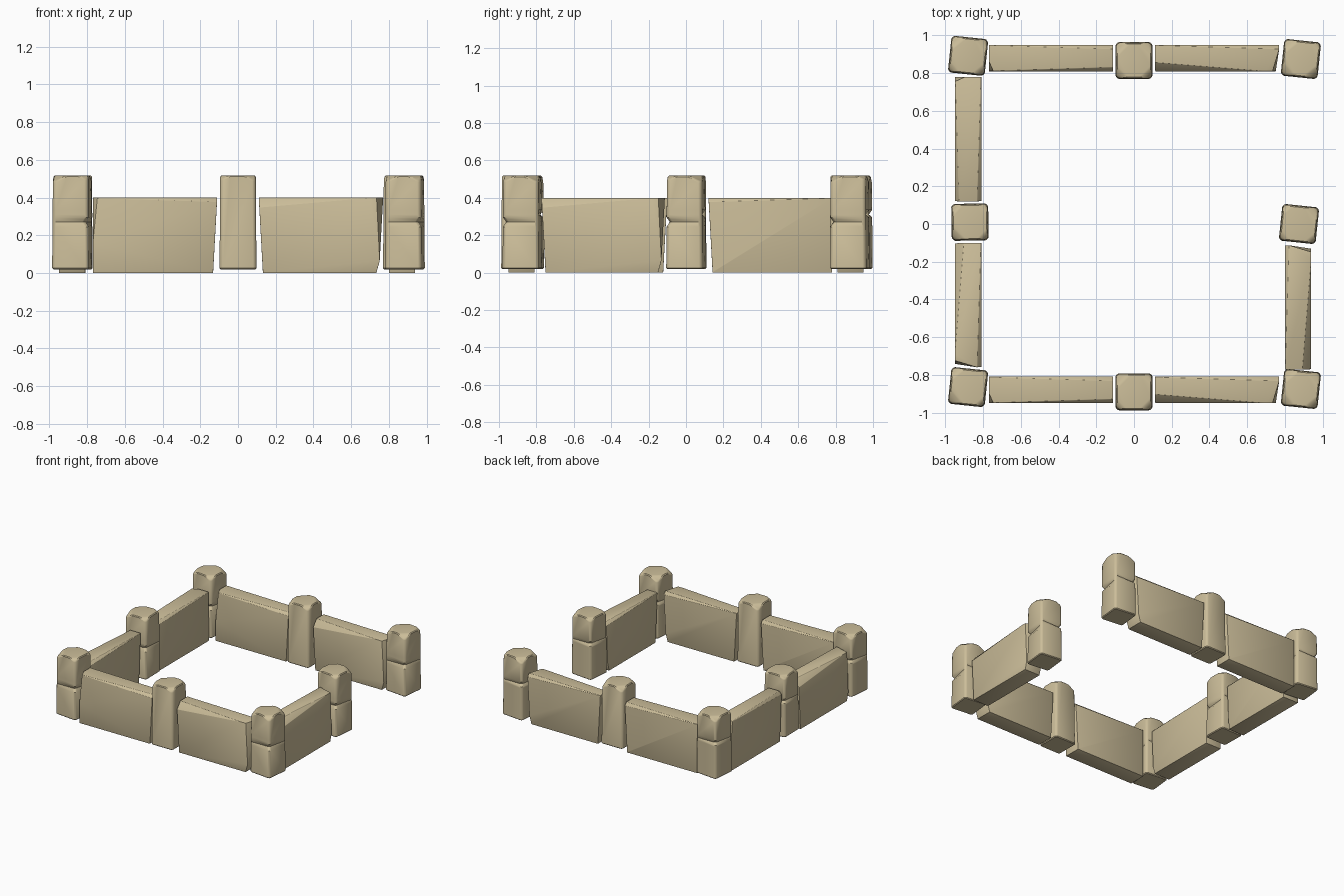
import bpy, bmesh, math, random
from mathutils import Vector, Matrix

if "Cube" in bpy.data.objects:
    bpy.data.objects.remove(bpy.data.objects["Cube"], do_unlink=True)
random.seed(4)

stone = bpy.data.materials.new("sandstone")
stone.use_nodes = True
tan = (0.6, 0.51, 0.32, 1)
stone.diffuse_color = tan
bsdf = stone.node_tree.nodes["Principled BSDF"]
bsdf.inputs["Base Color"].default_value = tan
bsdf.inputs["Roughness"].default_value = 0.9


def block(size):
    """Box standing on its base at the origin."""
    bm = bmesh.new()
    bmesh.ops.create_cube(bm, size=1)
    bmesh.ops.translate(bm, verts=bm.verts, vec=(0, 0, 0.5))
    bmesh.ops.scale(bm, verts=bm.verts, vec=size)
    return bm


def chip(bm, point, normal):
    """Knock off everything beyond a plane and close the cut."""
    geom = bm.verts[:] + bm.edges[:] + bm.faces[:]
    bmesh.ops.bisect_plane(bm, geom=geom, plane_co=point, plane_no=normal, clear_outer=True)
    bmesh.ops.holes_fill(bm, edges=[e for e in bm.edges if e.is_boundary], sides=0)


def soften(bm, width, segments, rule):
    edges = [e for e in bm.edges if rule(e)]
    bmesh.ops.bevel(bm, geom=edges, offset=width, segments=segments, profile=0.5,
                    affect='EDGES', clamp_overlap=True)


def sharp(e):
    return len(e.link_faces) == 2 and e.calc_face_angle(0) > math.radians(35)


def upright(e):
    a, b = (v.co for v in e.verts)
    return abs(a.z - b.z) > 0.2


def notch(bm, sx, sy, z):
    """Small V-shaped nick in one upright corner."""
    for h in (z - 0.025, z, z + 0.025):
        geom = bm.verts[:] + bm.edges[:] + bm.faces[:]
        bmesh.ops.bisect_plane(bm, geom=geom, plane_co=(0, 0, h), plane_no=(0, 0, 1))
    for v in bm.verts:
        if abs(v.co.z - z) < 0.001 and v.co.x * sx + v.co.y * sy > 0.155:
            v.co -= Vector((sx, sy, 0)) * 0.016


def finish(bm, name, place, yaw):
    bmesh.ops.recalc_face_normals(bm, faces=bm.faces)
    mesh = bpy.data.meshes.new(name)
    bm.to_mesh(mesh)
    bm.free()
    mesh.materials.append(stone)
    ob = bpy.data.objects.new(name, mesh)
    bpy.context.collection.objects.link(ob)
    ob.matrix_world = Matrix.Translation(place) @ Matrix.Rotation(math.radians(yaw), 4, 'Z')
    bpy.ops.object.select_all(action='DESELECT')
    ob.select_set(True)
    bpy.context.view_layer.objects.active = ob
    bpy.ops.object.shade_smooth_by_angle(angle=math.radians(30))


def post(name, x, y, yaw):
    bm = block((0.196, 0.196, 0.498))
    for v in bm.verts:
        if v.co.z > 0.2:
            v.co.x *= 0.96
            v.co.y *= 0.96
    soften(bm, 0.018, 2, upright)
    # Chipped top corners
    for sx in (-1, 1):
        for sy in (-1, 1):
            reach = random.uniform(0.055, 0.07)
            chip(bm, (sx * reach, sy * reach, 0.498), (sx * 0.6, sy * 0.6, 1.1))
    soften(bm, 0.006, 1, sharp)
    if yaw:
        notch(bm, 1, -1, 0.25)
        notch(bm, -1, 1, 0.29)
    finish(bm, name, (x, y, 0.02), yaw)


def wall(name, x, y, yaw, worn):
    bm = block((0.66, 0.14, 0.4))
    # Inward lean of the slab ends
    for v in bm.verts:
        if v.co.z < 0.1:
            if v.co.x > 0 or worn:
                v.co.x -= math.copysign(0.022, v.co.x)
    if worn:
        chip(bm, (-0.01, -0.07, 0.376), (-0.08, -1, 0.9))
        chip(bm, (0.33, 0, 0.13), (1, 0, -0.28))
        chip(bm, (0.33, 0.03, 0.3), (1, -0.3, 0.05))
    else:
        chip(bm, (-0.325, -0.05, 0.3), (-1, -0.45, 0.1))
        chip(bm, (0, -0.07, 0.388), (0.03, -1, 1))
        chip(bm, (0.33, 0, 0.16), (1, 0, -0.14))
    chip(bm, (0, 0.07, 0.388), (0.03, 1, 1))
    soften(bm, 0.009, 2, sharp)
    finish(bm, name, (x, y, 0), yaw)


# Posts: corners and mid-sides
post("front_right_post", 0.885, -0.875, -6)
post("front_left_post", -0.88, -0.865, -6)
post("back_left_post", -0.88, 0.892, -6)
post("back_right_post", 0.885, 0.875, -6)
post("gate_post", 0.875, 0, -6)
post("left_middle_post", -0.87, 0.01, 1)
post("front_middle_post", 0, -0.89, 0)
post("back_middle_post", 0, 0.867, 0)

# Wall slabs between the posts; the right side keeps an open gateway
for side, y in (("front", -0.88), ("back", 0.88)):
    wall(side + "_left_wall", -0.44, y, 0, False)
    wall(side + "_right_wall", 0.44, y, 0, True)
wall("left_back_wall", -0.88, 0.45, -90, False)
wall("left_front_wall", -0.88, -0.43, -90, True)
wall("right_front_wall", 0.87, -0.443, 90, True)
